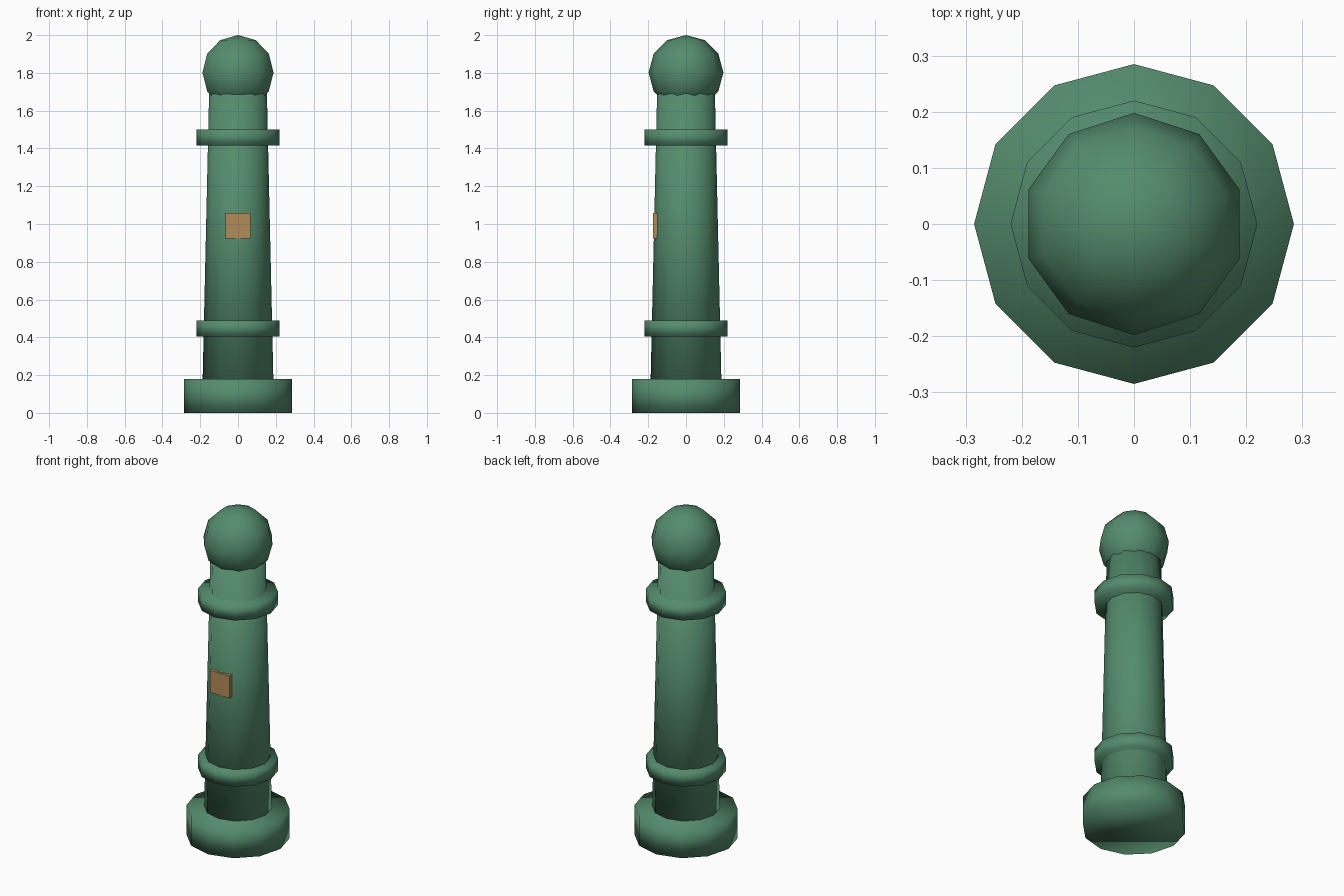
import bpy

if "Cube" in bpy.data.objects:
    bpy.data.objects.remove(bpy.data.objects["Cube"])

def material(name, colour):
    m = bpy.data.materials.new(name)
    m.diffuse_color = (*colour, 1)
    m.use_nodes = True
    m.node_tree.nodes["Principled BSDF"].inputs["Base Color"].default_value = m.diffuse_color
    return m

green = material("green_paint", (0.089, 0.262, 0.153))
bronze = material("bronze", (0.45, 0.265, 0.098))

def finish(name, mat, smooth=True):
    ob = bpy.context.object
    ob.name = name
    ob.data.materials.append(mat)
    if smooth:
        bpy.ops.object.shade_smooth()
    return ob

def drum(name, r_low, r_high, z0, z1):
    """Twelve-sided, optionally tapered cylinder between two heights."""
    bpy.ops.mesh.primitive_cone_add(vertices=12, radius1=r_low, radius2=r_high,
                                    depth=z1 - z0, location=(0, 0, (z0 + z1) / 2))
    return finish(name, green)

# Foot, tapered post and the two collars
drum("base", 0.285, 0.285, 0.0, 0.18)
drum("shaft", 0.189, 0.152, 0.10, 1.74)
drum("lower_collar", 0.22, 0.22, 0.405, 0.49)
drum("upper_collar", 0.22, 0.22, 1.415, 1.50)

# Ball finial
bpy.ops.mesh.primitive_uv_sphere_add(segments=10, ring_count=6, radius=0.198,
                                     location=(0, 0, 1.802))
ball = finish("ball_finial", green)

# Small plate on the front
bpy.ops.mesh.primitive_cube_add(size=1, location=(0, -0.163, 0.992))
bpy.context.object.scale = (0.132, 0.024, 0.135)
bpy.ops.object.transform_apply(location=False, rotation=False, scale=True)
finish("front_plate", bronze, smooth=False)
